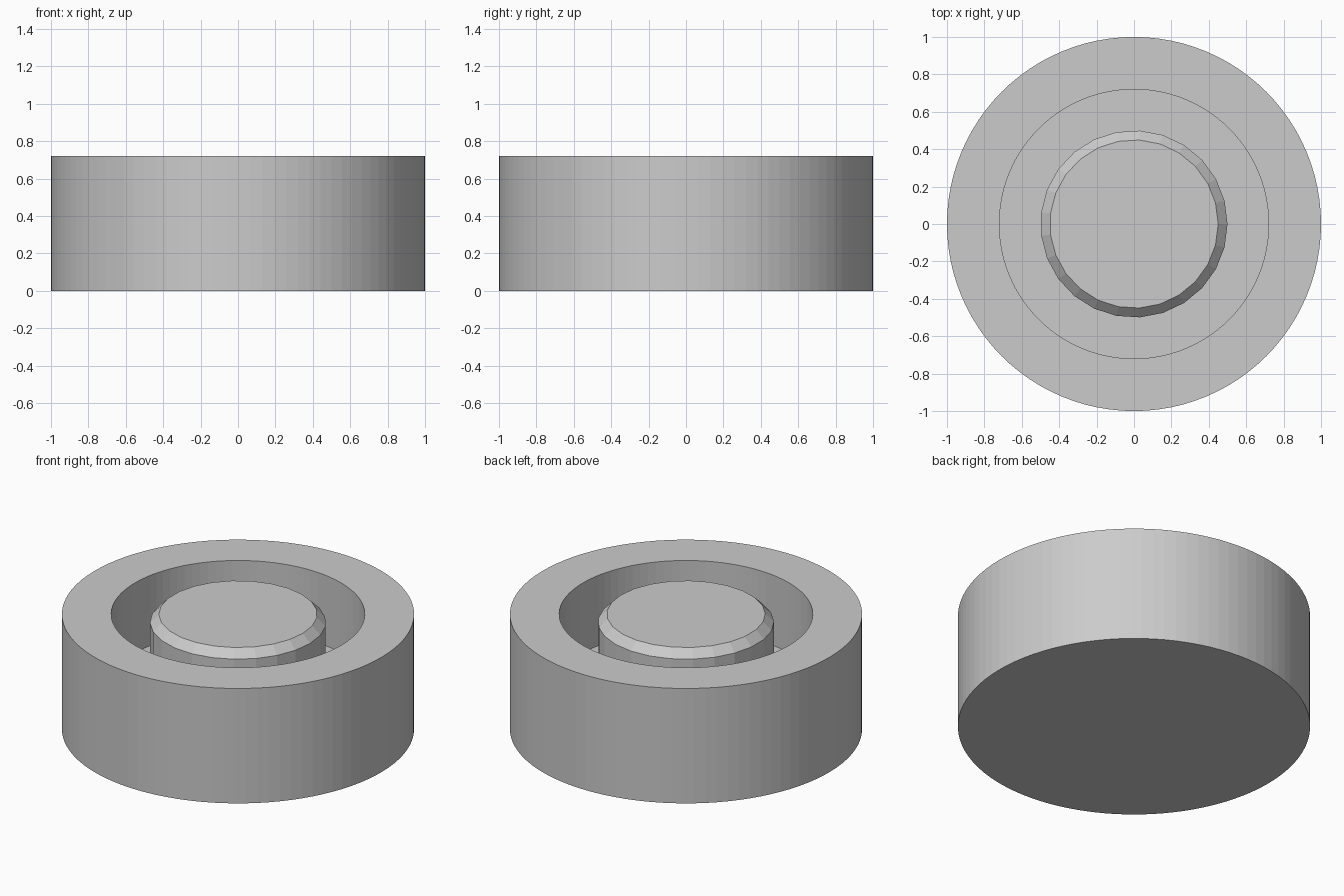
import bpy
import bmesh
from math import cos, sin, tau

# Remove the default object
cube = bpy.data.objects.get("Cube")
if cube:
    bpy.data.objects.remove(cube, do_unlink=True)

# Plain grey material
grey = bpy.data.materials.new("plain_grey")
grey.use_nodes = True
colour = (0.6, 0.6, 0.6, 1.0)
grey.diffuse_color = colour
grey.node_tree.nodes["Principled BSDF"].inputs["Base Color"].default_value = colour

HEIGHT, FLOOR = 0.72, 0.28


def lathe(name, profile, sides):
    """Turn (radius, height) points about z; both ends are capped."""
    bm = bmesh.new()
    rings = [[bm.verts.new((r * cos(tau * i / sides), r * sin(tau * i / sides), z))
              for i in range(sides)] for r, z in profile]
    for low, high in zip(rings, rings[1:]):
        for i in range(sides):
            j = (i + 1) % sides
            bm.faces.new((low[i], low[j], high[j], high[i]))
    bm.faces.new(rings[0][::-1])
    bm.faces.new(rings[-1])
    bmesh.ops.recalc_face_normals(bm, faces=bm.faces)
    mesh = bpy.data.meshes.new(name)
    bm.to_mesh(mesh)
    bm.free()
    mesh.materials.append(grey)
    obj = bpy.data.objects.new(name, mesh)
    bpy.context.collection.objects.link(obj)
    return obj


# Round cup with a thick wall and a recessed floor
lathe("outer_cup", [(1, 0), (1, HEIGHT), (0.72, HEIGHT), (0.72, FLOOR)], 96)

# Centre post standing on the floor, chamfered at the top
lathe("centre_post", [(0.5, FLOOR), (0.5, HEIGHT - 0.05), (0.45, HEIGHT)], 25)
